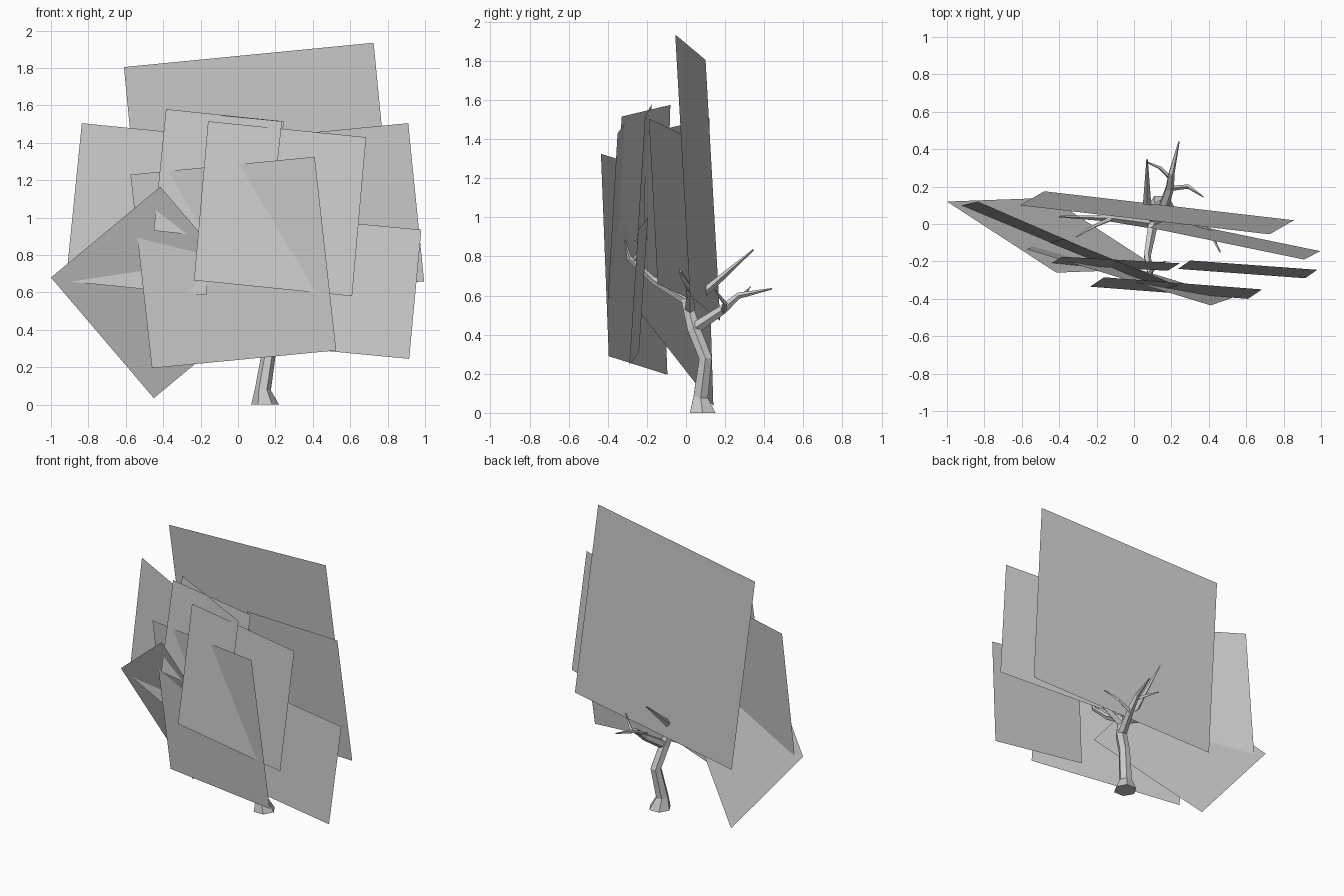
import bpy, bmesh, math
from mathutils import Vector


def make_object(name, bm):
    mesh = bpy.data.meshes.new(name)
    bm.to_mesh(mesh)
    bm.free()
    ob = bpy.data.objects.new(name, mesh)
    bpy.context.collection.objects.link(ob)
    return ob


def limb(name, points, sides):
    """Faceted tapering tube through (x, y, z, radius) points."""
    bm = bmesh.new()
    centres = [Vector(p[:3]) for p in points]
    rings = []
    for i, c in enumerate(centres):
        d = centres[min(i + 1, len(centres) - 1)] - centres[max(i - 1, 0)]
        if name == "trunk" and i == 0:
            d = Vector((0, 0, 1))          # flat foot
        d.normalize()
        ref = Vector((1, 0, 0)) if abs(d.x) < 0.8 else Vector((0, 1, 0))
        u = (ref - d * ref.dot(d)).normalized()
        v = d.cross(u)
        r = points[i][3]
        rings.append([bm.verts.new(c + r * (u * math.cos(a) + v * math.sin(a)))
                      for a in (2 * math.pi * k / sides for k in range(sides))])
    for lo, hi in zip(rings, rings[1:]):
        for k in range(sides):
            n = (k + 1) % sides
            bm.faces.new((lo[k], lo[n], hi[n], hi[k]))
    bm.faces.new(rings[0][::-1])
    bm.faces.new(rings[-1])
    return make_object(name, bm)


def leaf_card(name, top_left, top_right, bottom_left):
    """Flat square foliage card given by three corners."""
    a, b, d = Vector(top_left), Vector(top_right), Vector(bottom_left)
    bm = bmesh.new()
    bm.faces.new([bm.verts.new(p) for p in (d, d + b - a, b, a)])
    return make_object(name, bm)


# Trunk
limb("trunk", [(.145, .085, 0, .075), (.133, .075, .08, .043), (.165, .10, .28, .038),
               (.14, .04, .43, .038), (.10, .0, .58, .028)], 6)

# Branches and twigs
limb("back_branch", [(.14, .04, .43, .032), (.19, .19, .53, .024),
                     (.20, .27, .60, .017), (.24, .44, .635, .004)], 5)
limb("back_twig_left", [(.20, .24, .58, .012), (.14, .30, .61, .010), (.07, .33, .645, .004)], 4)
limb("back_twig_right", [(.19, .19, .52, .014), (.29, .20, .56, .012), (.37, .145, .63, .004)], 4)
limb("upright_branch", [(.10, .0, .56, .026), (.07, .11, .63, .022), (.07, .345, .835, .004)], 4)
limb("front_branch", [(.10, .0, .58, .028), (.07, -.17, .68, .020),
                      (.09, -.29, .79, .014), (.10, -.32, .90, .004)], 5)
limb("front_twig", [(.08, -.27, .77, .012), (.12, -.22, .85, .008), (.17, -.20, .90, .003)], 4)
limb("left_branch", [(.10, .0, .57, .025), (-.12, .03, .65, .018), (-.40, .04, .72, .004)], 4)
limb("left_twig", [(-.12, .03, .65, .015), (-.21, -.01, .73, .011), (-.31, -.07, .83, .003)], 4)
limb("right_branch", [(.12, .02, .52, .025), (.30, .02, .63, .017),
                      (.40, -.03, .72, .012), (.46, -.15, .83, .004)], 4)

# Foliage cards: top left, top right, bottom left
cards = [
    ((-.61, .10, 1.805), (.725, -.055, 1.935), (-.48, .175, .47)),
    ((-.835, .12, 1.505), (-.085, -.205, 1.43), (-.92, .10, .66)),
    ((.085, -.02, 1.425), (.91, -.19, 1.505), (.17, .025, .58)),
    ((.30, -.195, 1.0), (.98, -.245, .935), (.235, -.24, .31)),
    ((-.16, -.285, 1.515), (.685, -.35, 1.43), (-.235, -.335, .665)),
    ((-.385, -.175, 1.58), (.245, -.21, 1.515), (-.45, -.215, .93)),
    ((-.38, -.08, 1.575), (.235, -.33, 1.515), (-.45, -.10, .92)),
    ((-.575, -.135, 1.23), (.41, -.435, 1.325), (-.46, -.095, .195)),
    ((-1.0, .12, .68), (-.415, -.26, 1.165), (-.45, .14, .035)),
]
for i, corners in enumerate(cards):
    leaf_card(f"foliage_card_{i + 1}", *corners)
